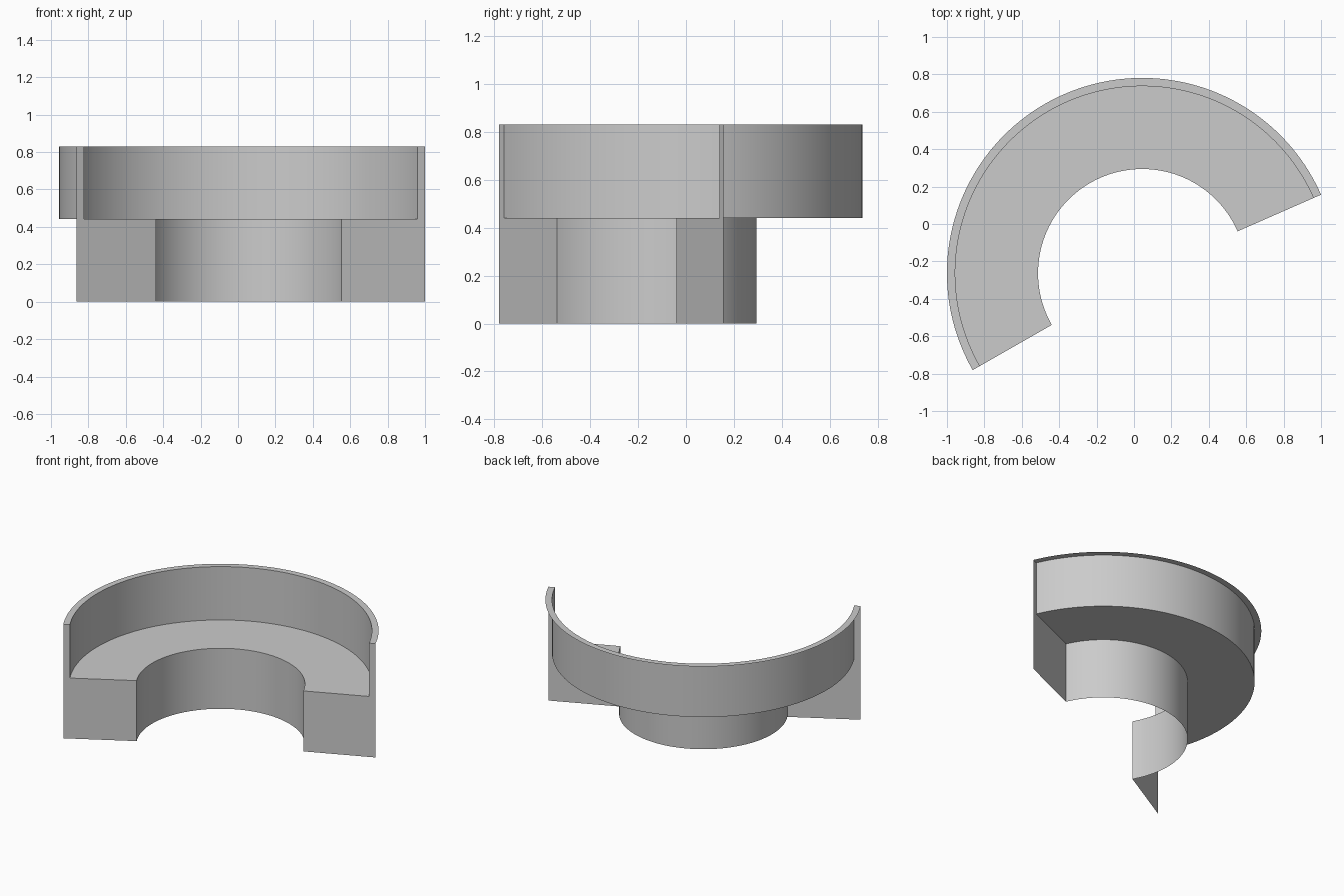
import bpy
import bmesh
from math import cos, sin, radians

if "Cube" in bpy.data.objects:
    bpy.data.objects.remove(bpy.data.objects["Cube"])

CX, CY = 0.044, -0.263            # arc centre
A0, A1 = radians(23.7), radians(209.75)
STEPS = 96
# open stepped profile (radius, height): rim, wall, seat, inner wall
STEP = [(1.044, 0.83), (1.0, 0.83), (1.0, 0.441), (0.557, 0.441), (0.557, 0.0)]


def point(r, z, a):
    return (CX + r * cos(a), CY + r * sin(a), z)


def finish(bm, name):
    me = bpy.data.meshes.new(name)
    bm.to_mesh(me)
    bm.free()
    ob = bpy.data.objects.new(name, me)
    bpy.context.collection.objects.link(ob)
    return ob


# curved stepped surface, open underneath and outside
bm = bmesh.new()
rows = []
for i in range(STEPS + 1):
    a = A0 + (A1 - A0) * i / STEPS
    rows.append([bm.verts.new(point(r, z, a)) for r, z in STEP])
for p, q in zip(rows, rows[1:]):
    for j in range(len(STEP) - 1):
        bm.faces.new((p[j], q[j], q[j + 1], p[j + 1]))
shell = finish(bm, "curved_stepped_seat")
bpy.context.view_layer.objects.active = shell
shell.select_set(True)
bpy.ops.object.shade_smooth_by_angle(angle=radians(30))

# flat end panels closing the full cross-section
for name, a, flip in (("right_end_panel", A0, False), ("left_end_panel", A1, True)):
    bm = bmesh.new()
    v = [bm.verts.new(point(r, z, a)) for r, z in STEP + [(1.044, 0.0)]]
    # lower block and thin upright strip share one L-shaped face
    bm.faces.new(v[::-1] if flip else v)
    bm.normal_update()
    out = -1 if not flip else 1
    f = list(bm.faces)[0]
    if f.normal.x * -sin(a) * out + f.normal.y * cos(a) * out < 0:
        f.normal_flip()
    finish(bm, name)
